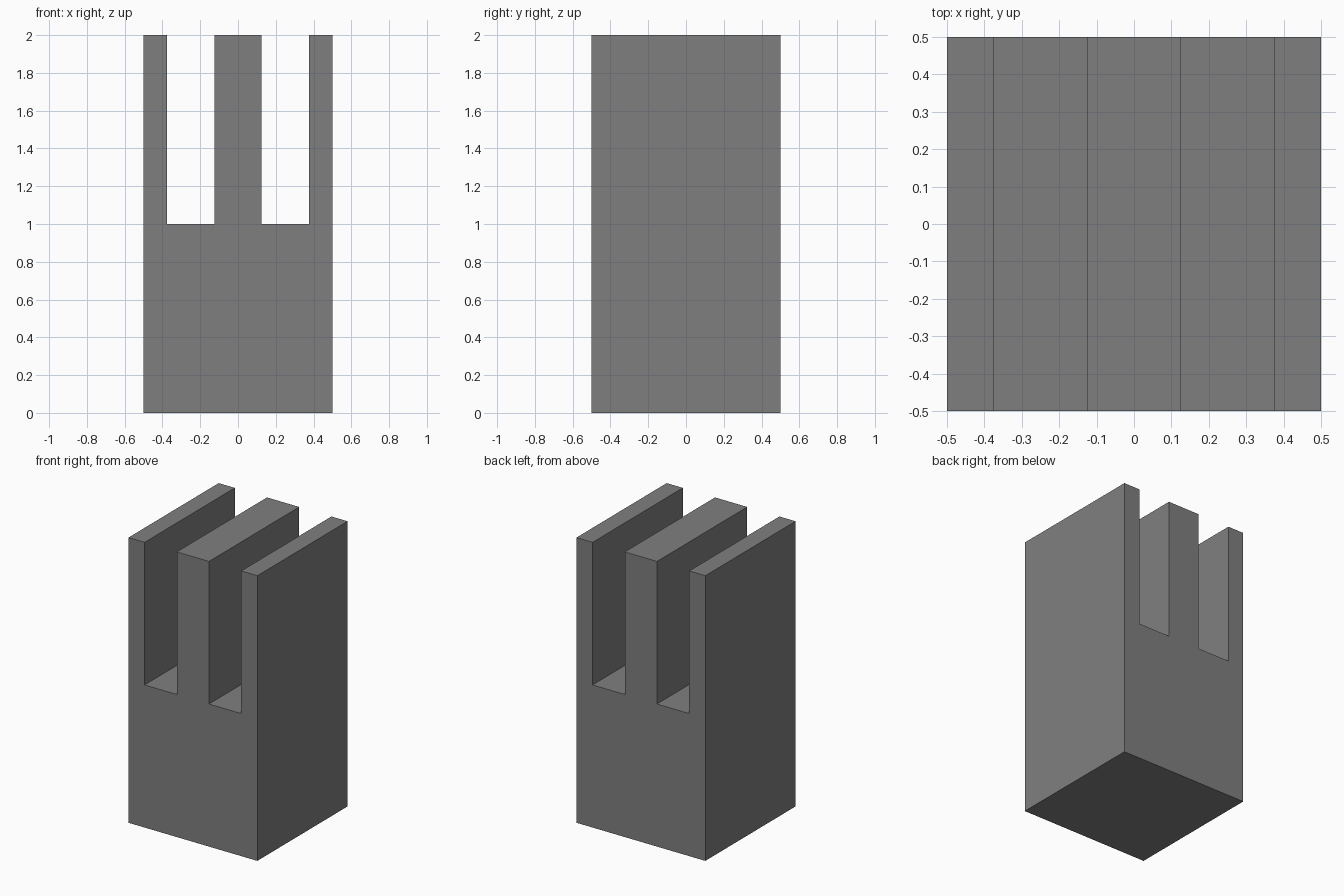
import bpy
import bmesh
from mathutils import Vector

if "Cube" in bpy.data.objects:
    bpy.data.objects.remove(bpy.data.objects["Cube"])

# Single flat grey
grey = bpy.data.materials.new("mid_grey")
grey.diffuse_color = (0.213, 0.213, 0.213, 1.0)
grey.use_nodes = True
grey.node_tree.nodes["Principled BSDF"].inputs["Base Color"].default_value = grey.diffuse_color

# Front outline: block with two slots open at the top; right half, then mirrored
right = [(0.5, 0), (0.5, 2), (0.375, 2), (0.375, 1), (0.125, 1), (0.125, 2)]
outline = right + [(-x, z) for x, z in reversed(right)]

# Extrude the outline from front to back
bm = bmesh.new()
front = bm.faces.new([bm.verts.new((x, -0.5, z)) for x, z in outline])
result = bmesh.ops.extrude_face_region(bm, geom=[front], use_keep_orig=True)
moved = [g for g in result["geom"] if isinstance(g, bmesh.types.BMVert)]
bmesh.ops.translate(bm, verts=moved, vec=Vector((0, 1, 0)))
bmesh.ops.recalc_face_normals(bm, faces=bm.faces)

mesh = bpy.data.meshes.new("slotted_block")
bm.to_mesh(mesh)
bm.free()
mesh.materials.append(grey)
block = bpy.data.objects.new("slotted_block", mesh)
bpy.context.collection.objects.link(block)
